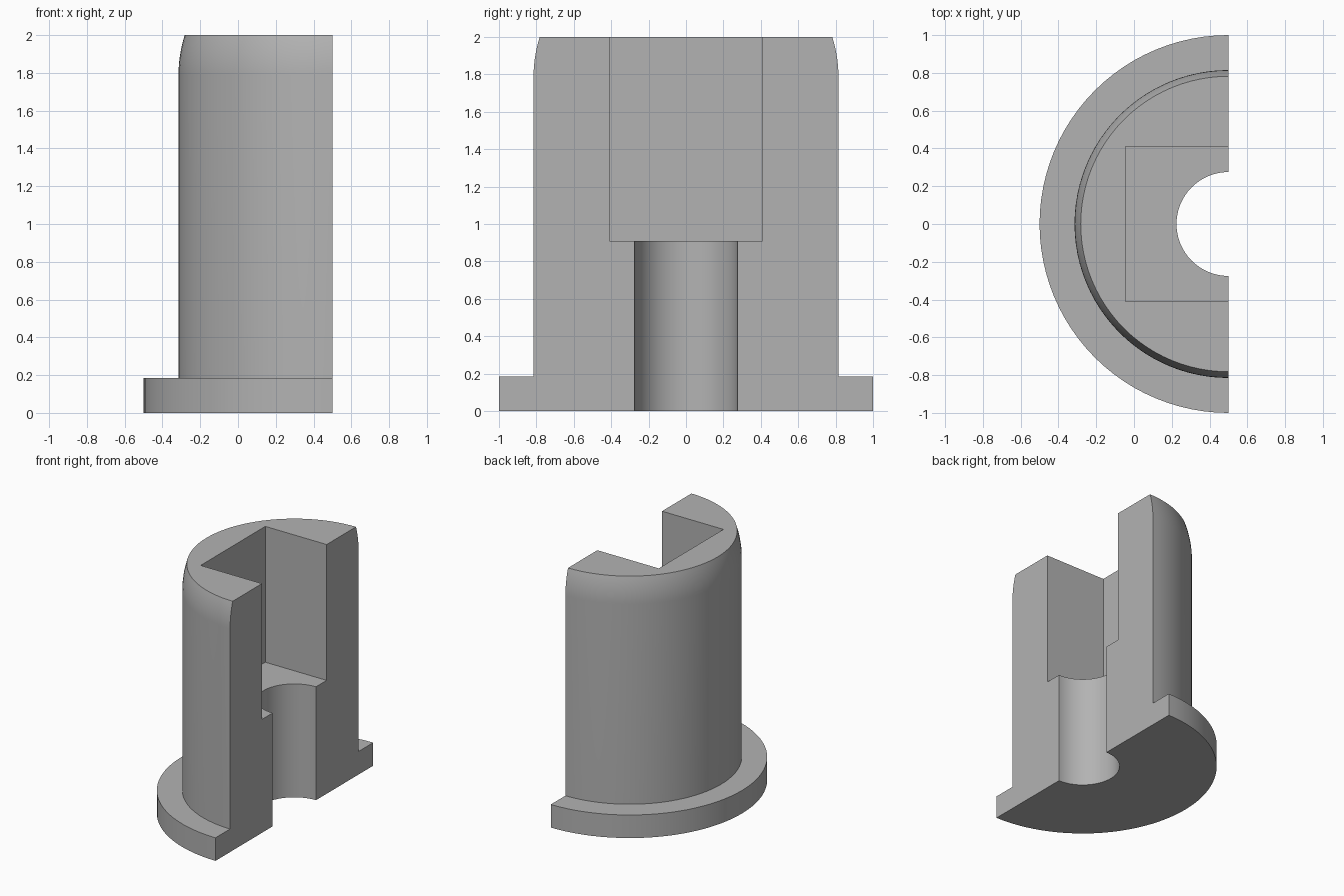
import bpy, bmesh, math

if "Cube" in bpy.data.objects:
    bpy.data.objects.remove(bpy.data.objects["Cube"])

AXIS_X = 0.5      # the cut plane holds the axis of revolution
SEGMENTS = 96

grey = bpy.data.materials.new("plain grey")
grey.diffuse_color = (0.45, 0.45, 0.45, 1)
grey.use_nodes = True
grey.node_tree.nodes["Principled BSDF"].inputs["Base Color"].default_value = grey.diffuse_color


def revolve(name, profile):
    """Closed solid from (radius, z) points, starting and ending on the axis."""
    bm = bmesh.new()
    rings = []
    for r, z in profile:
        rings.append([bm.verts.new((AXIS_X + r * math.cos(a), r * math.sin(a), z))
                      for a in (2 * math.pi * i / SEGMENTS for i in range(SEGMENTS))])
    for low, high in zip(rings, rings[1:]):
        for i in range(SEGMENTS):
            j = (i + 1) % SEGMENTS
            bm.faces.new((low[i], low[j], high[j], high[i]))
    bm.faces.new(rings[0][::-1])
    bm.faces.new(rings[-1])
    return finish(name, bm)


def box(name, low, high):
    bm = bmesh.new()
    bmesh.ops.create_cube(bm, size=1)
    for v in bm.verts:
        v.co = [(l + h) / 2 + c * (h - l) for c, l, h in zip(v.co, low, high)]
    return finish(name, bm)


def finish(name, bm):
    bmesh.ops.recalc_face_normals(bm, faces=bm.faces)
    mesh = bpy.data.meshes.new(name)
    bm.to_mesh(mesh)
    bm.free()
    mesh.materials.append(grey)
    obj = bpy.data.objects.new(name, mesh)
    bpy.context.collection.objects.link(obj)
    return obj


# Flanged sleeve with a gently rounded top rim
rim = [(0.815 - 0.033 * (i / 10) ** 2, 1.79 + 0.21 * i / 10) for i in range(11)]
sleeve = revolve("flanged_sleeve", [(1, 0), (1, 0.185), (0.815, 0.185)] + rim)

# Cutters: round bore, square pocket, and the half that is sectioned away
cutters = [
    revolve("bore_cutter", [(0.275, -0.2), (0.275, 1.2)]),
    box("pocket_cutter", (-0.045, -0.41, 0.91), (1.045, 0.41, 2.2)),
    box("section_cutter", (AXIS_X, -1.5, -0.5), (2, 1.5, 2.5)),
]

bpy.context.view_layer.objects.active = sleeve
sleeve.select_set(True)
for cutter in cutters:
    cutter.hide_render = True
    mod = sleeve.modifiers.new(cutter.name, 'BOOLEAN')
    mod.operation = 'DIFFERENCE'
    mod.solver = 'EXACT'
    mod.object = cutter
    bpy.ops.object.modifier_apply(modifier=mod.name)
for cutter in cutters:
    bpy.data.objects.remove(cutter)

# Smooth curved walls, crisp edges
bpy.ops.object.shade_smooth_by_angle(angle=math.radians(25))
